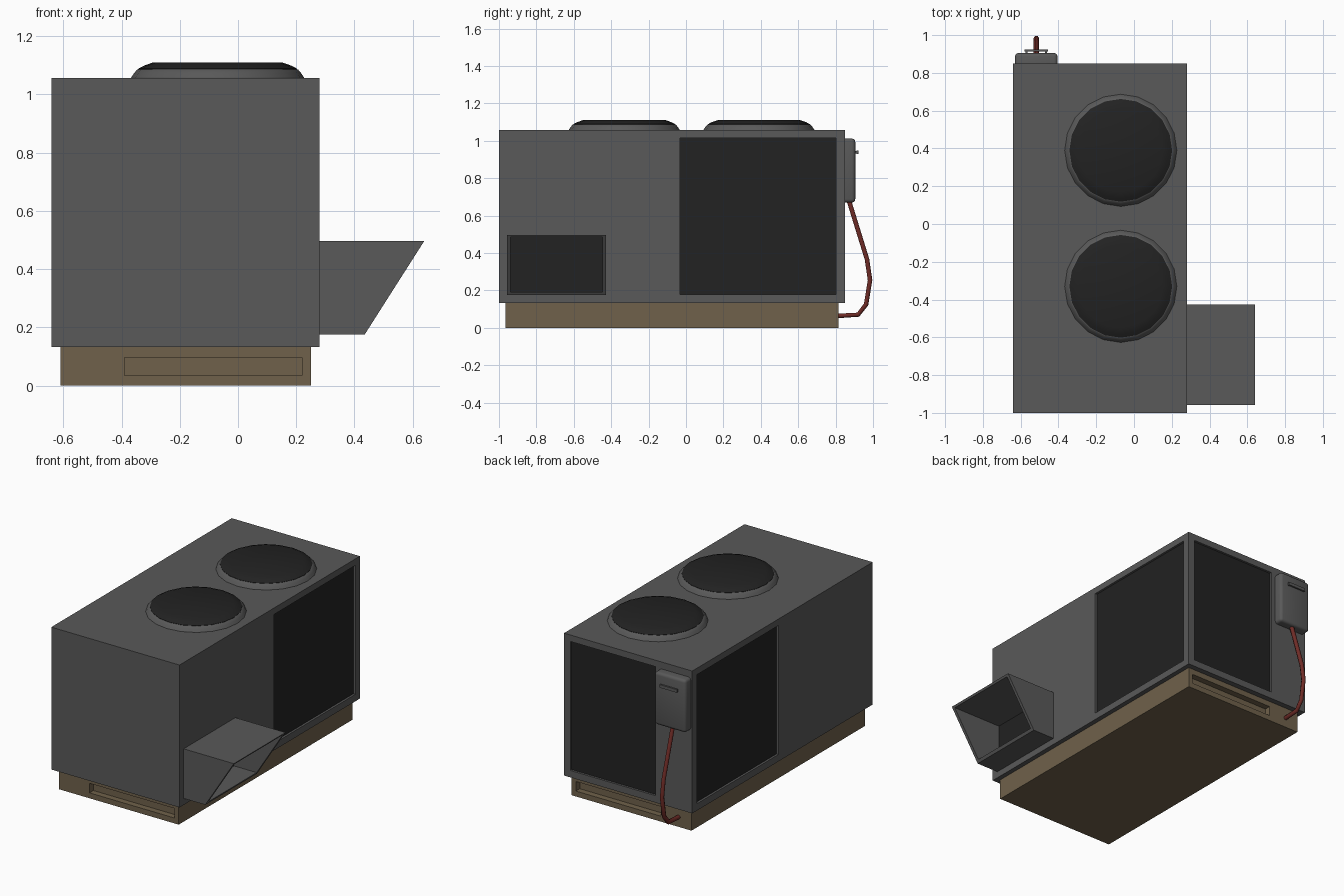
import bpy, bmesh, math
from mathutils import Vector

if "Cube" in bpy.data.objects:
    bpy.data.objects.remove(bpy.data.objects["Cube"])


def material(name, rgb):
    m = bpy.data.materials.new(name)
    m.diffuse_color = (*rgb, 1)
    m.use_nodes = True
    m.node_tree.nodes["Principled BSDF"].inputs["Base Color"].default_value = m.diffuse_color
    return m


GREY = material("grey_metal", (0.1, 0.1, 0.1))
DARK = material("dark_mesh", (0.016, 0.016, 0.016))
BROWN = material("brown_base", (0.16, 0.12, 0.07))
RED = material("red_cable", (0.16, 0.025, 0.02))


def make(name, bm, mat):
    bmesh.ops.recalc_face_normals(bm, faces=bm.faces)
    me = bpy.data.meshes.new(name)
    bm.to_mesh(me)
    bm.free()
    me.materials.append(mat)
    ob = bpy.data.objects.new(name, me)
    bpy.context.collection.objects.link(ob)
    return ob


def box(name, lo, hi, mat):
    bm = bmesh.new()
    bmesh.ops.create_cube(bm, size=1)
    for v in bm.verts:
        v.co = Vector([l + (h - l) * (c + 0.5) for l, h, c in zip(lo, hi, v.co)])
    return make(name, bm, mat)


def prism(name, profile, y0, y1, mat):
    """Extrude an xz profile along y."""
    bm = bmesh.new()
    f = bm.faces.new([bm.verts.new((x, y0, z)) for x, z in profile])
    new = bmesh.ops.extrude_face_region(bm, geom=[f])["geom"]
    bmesh.ops.translate(bm, vec=(0, y1 - y0, 0),
                        verts=[g for g in new if isinstance(g, bmesh.types.BMVert)])
    return make(name, bm, mat)


def cut(target, cutter):
    cutter.hide_render = True
    mod = target.modifiers.new("cut", 'BOOLEAN')
    mod.operation, mod.solver, mod.object = 'DIFFERENCE', 'EXACT', cutter
    bpy.context.view_layer.objects.active = target
    bpy.ops.object.modifier_apply(modifier=mod.name)
    bpy.data.objects.remove(cutter)


def lathe(name, rings, centre, mat, sides=20):
    """Stack of (radius, z) rings, closed at both ends."""
    bm = bmesh.new()
    loops = [[bm.verts.new((centre[0] + r * math.cos(2 * math.pi * i / sides),
                            centre[1] + r * math.sin(2 * math.pi * i / sides), z))
              for i in range(sides)] for r, z in rings]
    for a, b in zip(loops, loops[1:]):
        for i in range(sides):
            j = (i + 1) % sides
            bm.faces.new((a[i], a[j], b[j], b[i]))
    bm.faces.new(loops[0])
    bm.faces.new(loops[-1])
    return make(name, bm, mat)


def smooth(ob, angle=30):
    bpy.ops.object.select_all(action='DESELECT')
    ob.select_set(True)
    bpy.context.view_layer.objects.active = ob
    bpy.ops.object.shade_smooth_by_angle(angle=math.radians(angle))


# Base with a shallow slot at the front and back
base = box("base", (-0.61, -0.965, 0), (0.25, 0.815, 0.135), BROWN)
for y in (-0.965, 0.815):
    cut(base, box("slot_cutter", (-0.39, y - 0.04, 0.035), (0.22, y + 0.04, 0.097), BROWN))

# Housing with recessed coil panels on the right, left and back
body = box("housing", (-0.64, -1.0, 0.133), (0.28, 0.85, 1.057), GREY)
D = 0.018
panels = {
    "right_coil_panel": ((0.28 - D, -0.033, 0.178), (0.32, 0.803, 1.015)),
    "left_coil_panel": ((-0.68, -0.033, 0.178), (-0.64 + D, 0.803, 1.015)),
    "back_coil_panel": ((-0.375, 0.85 - D, 0.178), (0.235, 0.89, 1.015)),
}
for name, (lo, hi) in panels.items():
    cut(body, box("panel_cutter", lo, hi, GREY))
T = 0.004
box("right_coil_panel", (0.28 - D - T, -0.033, 0.178), (0.28 - D + T, 0.803, 1.015), DARK)
box("left_coil_panel", (-0.64 + D - T, -0.033, 0.178), (-0.64 + D + T, 0.803, 1.015), DARK)
box("back_coil_panel", (-0.375, 0.85 - D - T, 0.178), (0.235, 0.85 - D + T, 1.015), DARK)

# Intake hood, hollow and open on its slanted face
hood = prism("intake_hood", [(0.28, 0.175), (0.435, 0.175), (0.64, 0.497), (0.28, 0.497)],
             -0.957, -0.427, GREY)
cut(hood, prism("hood_cutter", [(0.25, 0.192), (0.7, 0.192), (0.7, 0.485), (0.25, 0.485)],
                -0.938, -0.446, GREY))
box("intake_opening", (0.275, -0.938, 0.192), (0.283, -0.446, 0.485), DARK)

# Two roof fans: flared collar and dark domed grille
for i, y in enumerate((-0.33, 0.39)):
    c = (-0.07, y)
    smooth(lathe(f"fan_collar_{i + 1}", [(0.297, 1.05), (0.297, 1.058), (0.287, 1.073),
                                         (0.277, 1.085), (0.270, 1.088)], c, GREY))
    smooth(lathe(f"fan_grille_{i + 1}", [(0.272, 1.08), (0.272, 1.089), (0.253, 1.099),
                                         (0.222, 1.110)], c, DARK), 20)

# Control box with softened outer edges, and its handle
ctrl = box("control_box", (-0.63, 0.845, 0.67), (-0.405, 0.905, 1.012), GREY)
bm = bmesh.new()
bm.from_mesh(ctrl.data)
edges = [e for e in bm.edges if any(v.co.y > 0.9 for v in e.verts)]
bmesh.ops.bevel(bm, geom=edges, offset=0.018, segments=3, profile=0.5, affect='EDGES')
bm.to_mesh(ctrl.data)
bm.free()
smooth(ctrl, 40)
box("handle", (-0.58, 0.912, 0.928), (-0.455, 0.923, 0.948), GREY)
for i, x in enumerate((-0.575, -0.472)):
    box(f"handle_post_{i + 1}", (x, 0.9, 0.932), (x + 0.012, 0.916, 0.944), GREY)

# Power cable hanging from the control box into the base
path = [(0.868, 0.69), (0.968, 0.365), (0.984, 0.255), (0.963, 0.125),
        (0.92, 0.07), (0.80, 0.063)]
cu = bpy.data.curves.new("power_cable", 'CURVE')
cu.dimensions = '3D'
cu.bevel_depth = 0.014
cu.bevel_resolution = 1
cu.use_fill_caps = True
sp = cu.splines.new('POLY')
sp.points.add(len(path) - 1)
for p, (y, z) in zip(sp.points, path):
    p.co = (-0.517, y, z, 1)
cu.materials.append(RED)
bpy.context.collection.objects.link(bpy.data.objects.new("power_cable", cu))
